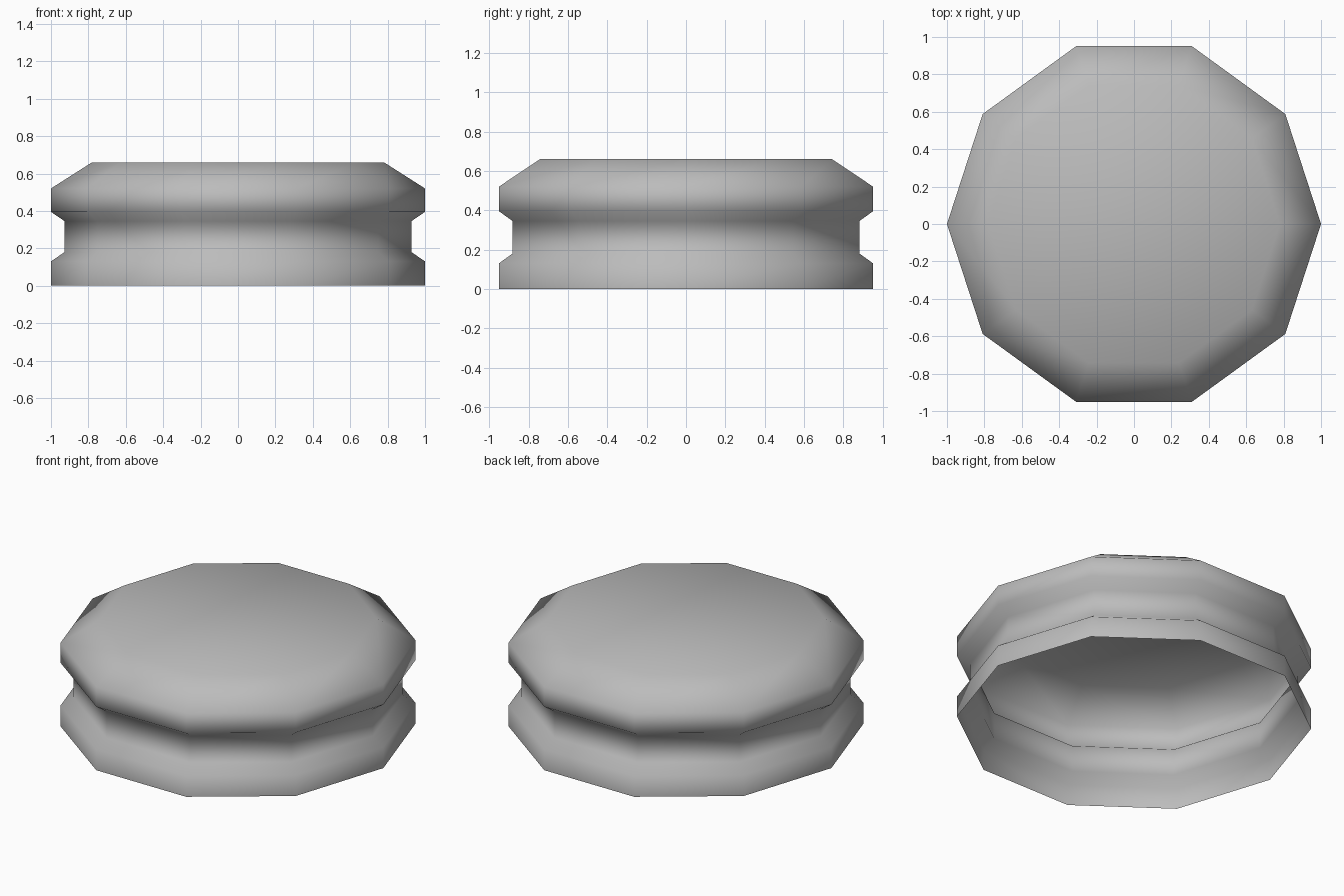
import bpy
import bmesh
from math import cos, sin, tau

cube = bpy.data.objects.get("Cube")
if cube:
    bpy.data.objects.remove(cube, do_unlink=True)

SIDES = 10
# Radius and height of each ring, from the open rim to the top
PROFILE = [(1, 0), (1, 0.13), (0.927, 0.18), (0.927, 0.345),
           (1, 0.395), (1, 0.52), (0.78, 0.66)]

grey = bpy.data.materials.new("plain grey")
grey.use_nodes = True
colour = (0.5, 0.5, 0.5, 1)
grey.diffuse_color = colour
grey.node_tree.nodes["Principled BSDF"].inputs["Base Color"].default_value = colour


def ring(bm, radius, height):
    return [bm.verts.new((radius * cos(tau * i / SIDES),
                          radius * sin(tau * i / SIDES), height))
            for i in range(SIDES)]


# Grooved shell, open underneath and capped on top
bm = bmesh.new()
rings = [ring(bm, r, z) for r, z in PROFILE]
for low, high in zip(rings, rings[1:]):
    for i in range(SIDES):
        j = (i + 1) % SIDES
        bm.faces.new((low[i], low[j], high[j], high[i]))
bm.faces.new(rings[-1])
for face in bm.faces:
    face.smooth = True

mesh = bpy.data.meshes.new("grooved_cap")
bm.to_mesh(mesh)
bm.free()
mesh.materials.append(grey)
cap = bpy.data.objects.new("grooved_cap", mesh)
bpy.context.collection.objects.link(cap)
